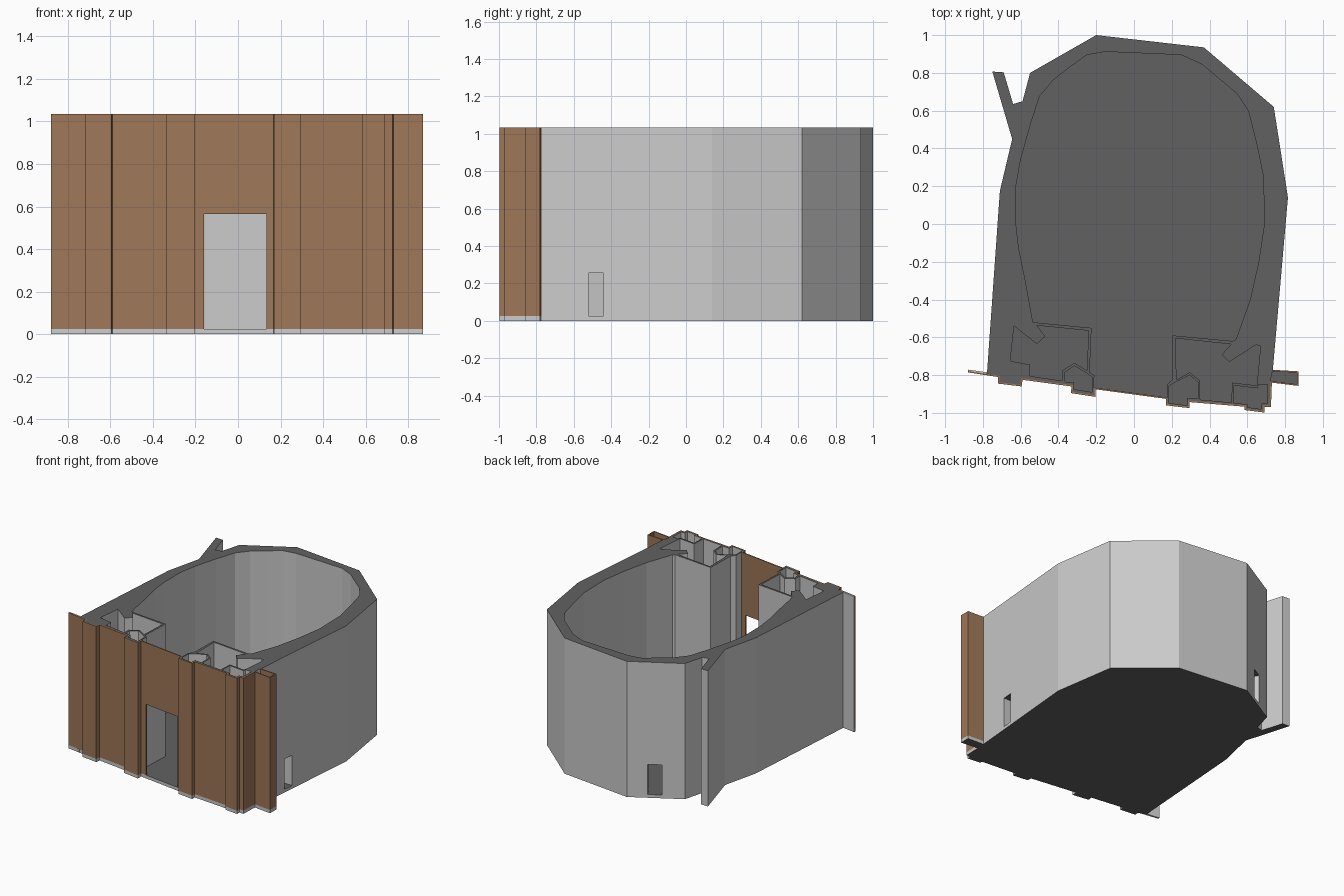
import bpy, bmesh
from mathutils import Vector
from mathutils.geometry import tessellate_polygon

if "Cube" in bpy.data.objects:
    bpy.data.objects.remove(bpy.data.objects["Cube"])

H, BASE = 1.035, 0.025          # wall top, floor top
SKIN = 0.008                    # thickness of the brown facade


def material(name, rgb):
    m = bpy.data.materials.new(name)
    m.diffuse_color = (*rgb, 1)
    m.use_nodes = True
    m.node_tree.nodes["Principled BSDF"].inputs["Base Color"].default_value = m.diffuse_color
    return m


LIGHT = material("light_grey", (0.6, 0.6, 0.6))
DARK = material("dark_grey", (0.12, 0.12, 0.12))
BROWN = material("brown", (0.34, 0.185, 0.098))


def prism(name, loops, z0, z1, mats):
    """Extrude an outline (first loop) with holes (other loops) from z0 to z1."""
    bm = bmesh.new()
    flat = [p for loop in loops for p in loop]
    low = [bm.verts.new((x, y, z0)) for x, y in flat]
    top = [bm.verts.new((x, y, z1)) for x, y in flat]
    for tri in tessellate_polygon([[Vector((x, y, 0)) for x, y in l] for l in loops]):
        for ring in (low, top):
            bm.faces.new([ring[i] for i in tri])
    start = 0
    for loop in loops:
        n = len(loop)
        for i in range(n):
            a, b = start + i, start + (i + 1) % n
            bm.faces.new((low[a], low[b], top[b], top[a]))
        start += n
    bmesh.ops.recalc_face_normals(bm, faces=bm.faces)
    me = bpy.data.meshes.new(name)
    bm.to_mesh(me)
    bm.free()
    for m in mats:
        me.materials.append(m)
    ob = bpy.data.objects.new(name, me)
    bpy.context.collection.objects.link(ob)
    return ob


def dark_caps(ob):
    """Level faces get the second material."""
    for f in ob.data.polygons:
        f.material_index = 1 if abs(f.normal.z) > 0.5 else 0


def offset(path, d):
    """Shift an open path to its left by d with mitred corners."""
    pts = [Vector(p) for p in path]
    nrm = []
    for a, b in zip(pts, pts[1:]):
        t = (b - a).normalized()
        nrm.append(Vector((-t.y, t.x)))
    out = []
    for i, p in enumerate(pts):
        a, b = nrm[max(i - 1, 0)], nrm[min(i, len(nrm) - 1)]
        q = p + (a + b) * (d / (1 + a.dot(b)))
        out.append((q.x, q.y))
    return out


# Front line, left and right of the doorway (with buttress steps and side wings)
front_l = [(-.88, -.785), (-.72, -.81), (-.72, -.845), (-.595, -.86), (-.59, -.825),
           (-.33, -.86), (-.335, -.895), (-.205, -.915), (-.205, -.875), (-.16, -.881)]
front_r = [(.135, -.921), (.168, -.925), (.17, -.96), (.295, -.975), (.295, -.943),
           (.585, -.967), (.585, -.985), (.69, -.998), (.69, -.968), (.725, -.97),
           (.73, -.84), (.87, -.857), (.87, -.78), (.735, -.772)]
# Outer sides and back, with the fin on the left
outer = [(.735, -.772), (.815, .14), (.74, .62), (.37, .935), (-.2, 1), (-.55, .8),
         (-.59, .65), (-.64, .635), (-.69, .803), (-.75, .807), (-.645, .45),
         (-.71, .175), (-.778, -.785)]
# Oval court between the two front towers
court = [(-.21, -.80), (-.235, -.785), (-.225, -.55), (-.535, -.52), (-.575, -.3),
         (-.61, -.13), (-.625, 0), (-.625, .2), (-.6, .34), (-.55, .52), (-.5, .675),
         (-.43, .76), (-.34, .83), (-.25, .895), (-.15, .912), (.25, .895), (.36, .845),
         (.545, .69), (.605, .6), (.65, .42), (.685, .25), (.69, 0), (.66, -.2),
         (.615, -.4), (.54, -.61), (.525, -.62), (.205, -.59), (.2, -.825), (.175, -.85)]
# Tower rooms and the hollow niches behind the buttresses
rooms = [
    [(-.635, -.54), (-.515, -.635), (-.47, -.595), (-.515, -.537), (-.24, -.565),
     (-.25, -.775), (-.315, -.735), (-.38, -.775), (-.38, -.83), (-.55, -.805),
     (-.55, -.745), (-.655, -.725)],
    [(-.365, -.785), (-.315, -.752), (-.25, -.79), (-.222, -.81), (-.222, -.89),
     (-.318, -.875), (-.318, -.84), (-.365, -.835)],
    [(.22, -.605), (.515, -.637), (.465, -.69), (.505, -.73), (.645, -.64), (.67, -.645),
     (.65, -.855), (.52, -.84), (.515, -.945), (.35, -.93), (.35, -.83), (.295, -.785),
     (.225, -.825)],
    [(.215, -.84), (.295, -.8), (.338, -.838), (.338, -.925), (.282, -.92), (.28, -.96),
     (.185, -.948), (.185, -.86)],
    [(.53, -.855), (.655, -.87), (.66, -.85), (.708, -.85), (.706, -.95), (.675, -.95),
     (.672, -.98), (.6, -.97), (.6, -.955), (.527, -.947)],
]
in_l, in_r = offset(front_l, SKIN), offset(front_r, SKIN)

# Floor slab
floor = prism("floor", [[(-.78, -.8)] + front_l[1:] + front_r + outer[1:]],
              0, BASE, [LIGHT, DARK])
dark_caps(floor)

# Main walls with court, rooms and niches
walls = prism("walls", [[(-.775, -.793)] + in_l[1:9] + court + in_r[1:11] + outer]
              + rooms, BASE, H, [LIGHT, DARK])

# Two low windows cut through the walls
cutters = [
    prism("window_cutter", [[(.5, -.52), (.9, -.52), (.9, -.44), (.5, -.44)]],
          0, .255, [LIGHT]),
    prism("window_cutter", [[(-.376, 1.015), (-.464, .965), (-.314, .703), (-.226, .753)]],
          0, .255, [LIGHT]),
]
for c in cutters:
    c.hide_render = True
    mod = walls.modifiers.new("window", 'BOOLEAN')
    mod.operation, mod.solver, mod.object = 'DIFFERENCE', 'EXACT', c
bpy.context.view_layer.update()
cut = walls.evaluated_get(bpy.context.evaluated_depsgraph_get())
mesh = bpy.data.meshes.new_from_object(cut)
walls.modifiers.clear()
walls.data = mesh
for c in cutters:
    bpy.data.objects.remove(c)
dark_caps(walls)

# Brown facade: two stepped skins and the panel over the door
prism("facade_left", [front_l + in_l[::-1]], BASE, H, [BROWN])
prism("facade_right", [front_r + in_r[::-1]], BASE, H, [BROWN])
prism("door_lintel", [[front_l[-1], front_r[0], in_r[0], in_l[-1]]], .565, H, [BROWN])

# Left wing: grey backing and base strip
prism("left_wing_back", [[(-.88, -.777), (-.778, -.793), (-.778, -.785), (-.88, -.771)]],
      0, H, [LIGHT])
prism("left_wing_base", [[(-.88, -.785), (-.78, -.801), (-.78, -.793), (-.88, -.777)]],
      0, BASE, [LIGHT])
